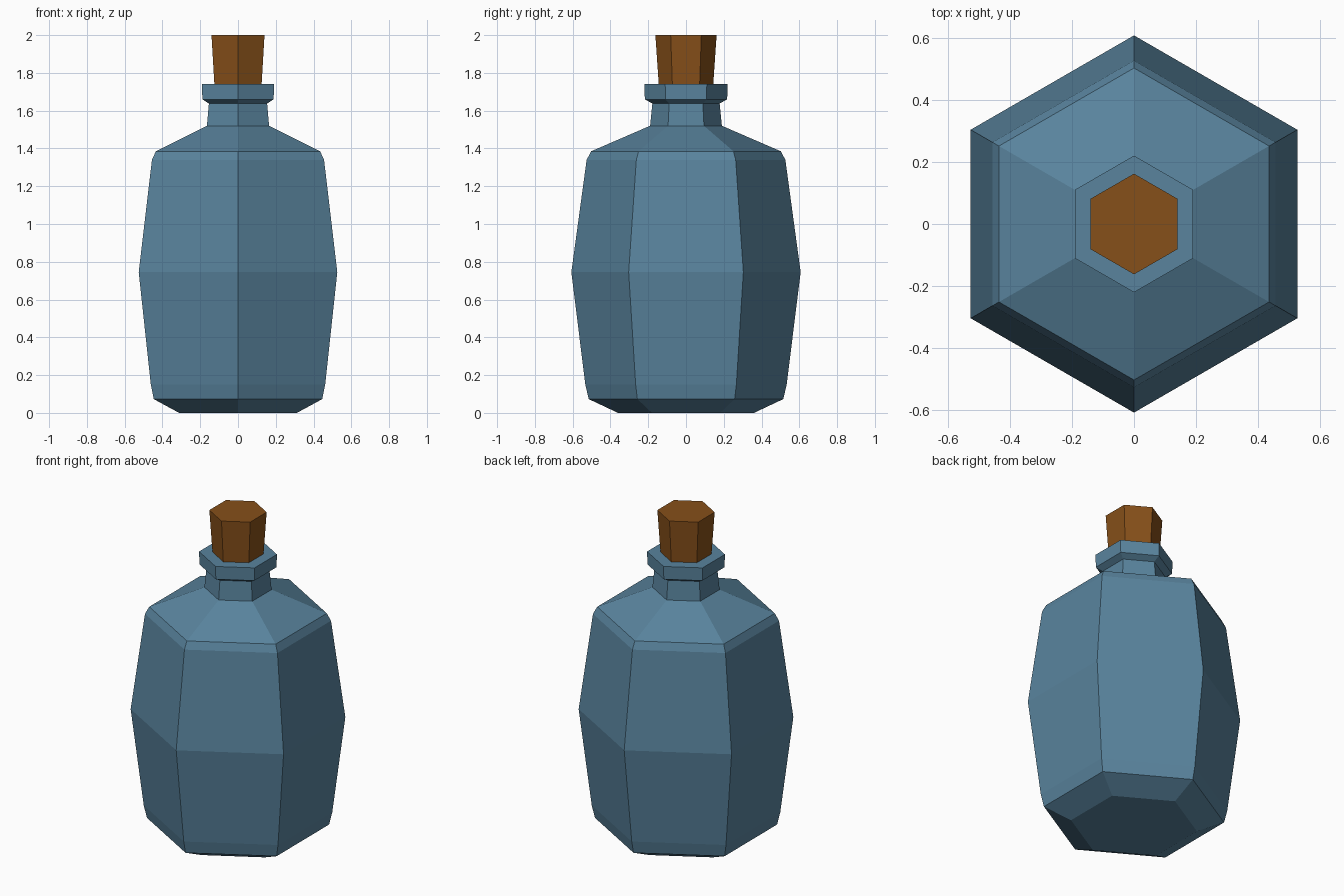
import bpy, bmesh
from math import cos, sin, pi

if "Cube" in bpy.data.objects:
    bpy.data.objects.remove(bpy.data.objects["Cube"])

SIDES = 6


def material(name, rgb):
    m = bpy.data.materials.new(name)
    m.diffuse_color = (*rgb, 1)
    m.use_nodes = True
    m.node_tree.nodes["Principled BSDF"].inputs["Base Color"].default_value = m.diffuse_color
    return m


def lathe(name, profile, mat):
    """Six-sided solid from (corner radius, height) pairs, capped at both ends."""
    bm = bmesh.new()
    rings = []
    for r, z in profile:
        angles = [pi / 2 + 2 * pi * i / SIDES for i in range(SIDES)]
        rings.append([bm.verts.new((r * cos(a), r * sin(a), z)) for a in angles])
    for low, high in zip(rings, rings[1:]):
        for i in range(SIDES):
            j = (i + 1) % SIDES
            bm.faces.new((low[i], low[j], high[j], high[i]))
    bm.faces.new(rings[0][::-1])
    bm.faces.new(rings[-1])
    mesh = bpy.data.meshes.new(name)
    bm.to_mesh(mesh)
    bm.free()
    mesh.materials.append(mat)
    obj = bpy.data.objects.new(name, mesh)
    bpy.context.collection.objects.link(obj)
    return obj


glass = material("blue_glass", (0.10, 0.23, 0.34))
cork = material("brown_cork", (0.24, 0.08, 0.01))

# Bottle: foot, bulging body, shoulder, neck and lip
lathe("bottle", [
    (0.36, 0.0), (0.515, 0.073), (0.533, 0.15), (0.607, 0.745),
    (0.526, 1.34), (0.502, 1.385), (0.19, 1.52), (0.178, 1.638),
    (0.218, 1.66), (0.22, 1.74),
], glass)

# Stopper, slightly sunk into the lip
lathe("stopper", [(0.143, 1.72), (0.162, 2.0)], cork)
